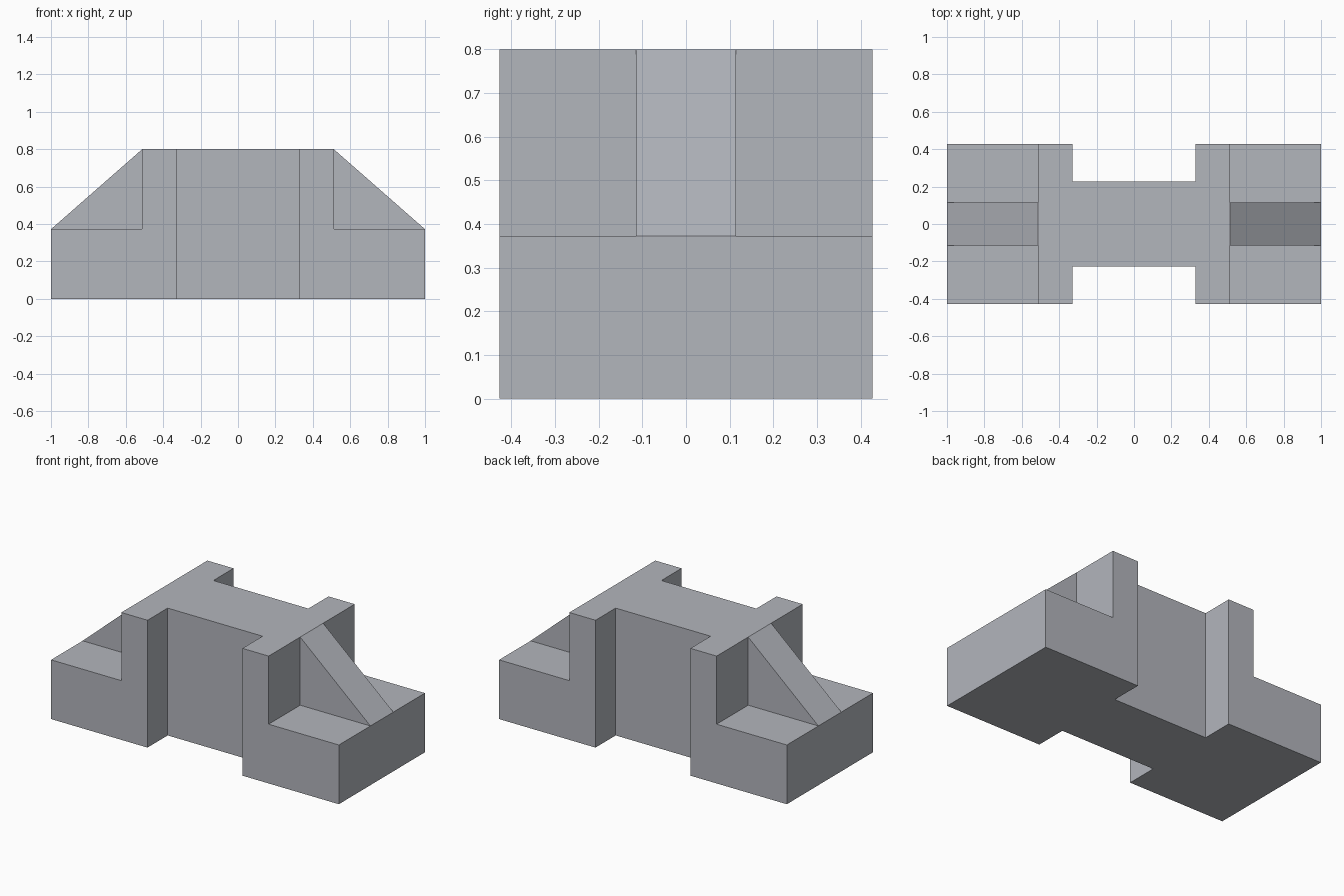
import bpy, bmesh

if "Cube" in bpy.data.objects:
    bpy.data.objects.remove(bpy.data.objects["Cube"])

HALF_DEPTH, HALF_WEB, HALF_RIB = 0.427, 0.227, 0.114
STEP_X, STEP_Z, TOP = 0.512, 0.372, 0.8
SLOT_X = 0.33

# Slightly bluish mid grey
grey = bpy.data.materials.new("blue_grey")
grey.diffuse_color = (0.45, 0.465, 0.505, 1)
grey.use_nodes = True
grey.node_tree.nodes["Principled BSDF"].inputs["Base Color"].default_value = grey.diffuse_color


def prism(name, profile, y0, y1):
    """Extrude an xz profile from y0 to y1."""
    bm = bmesh.new()
    face = bm.faces.new([bm.verts.new((x, y0, z)) for x, z in profile])
    ext = bmesh.ops.extrude_face_region(bm, geom=[face])
    verts = [v for v in ext["geom"] if isinstance(v, bmesh.types.BMVert)]
    bmesh.ops.translate(bm, verts=verts, vec=(0, y1 - y0, 0))
    bmesh.ops.recalc_face_normals(bm, faces=bm.faces)
    mesh = bpy.data.meshes.new(name)
    bm.to_mesh(mesh)
    bm.free()
    mesh.materials.append(grey)
    obj = bpy.data.objects.new(name, mesh)
    bpy.context.collection.objects.link(obj)
    return obj


def combine(target, helper, operation):
    mod = target.modifiers.new(helper.name, 'BOOLEAN')
    mod.operation = operation
    mod.solver = 'EXACT'
    mod.object = helper
    helper.hide_render = True
    helper.hide_set(True)


def mirrored(half):
    """Complete a right-hand profile with its left-hand copy."""
    return half + [(-x, z) for x, z in reversed(half)]


# Stepped block: low end ledges and a tall centre
block = prism("stepped_block",
              mirrored([(1, 0), (1, STEP_Z), (STEP_X, STEP_Z), (STEP_X, TOP)]),
              -HALF_DEPTH, HALF_DEPTH)

# Sloping ribs on both end ledges, running through the core
ribs = prism("sloping_ribs",
             mirrored([(1, STEP_Z), (STEP_X, TOP)]),
             -HALF_RIB, HALF_RIB)
combine(block, ribs, 'UNION')

# Vertical slots through the front and back
for side, label in ((-1, "front"), (1, "back")):
    y0, y1 = sorted((side * HALF_WEB, side * 0.6))
    slot = prism(label + "_slot_cutter",
                 mirrored([(SLOT_X, -0.1), (SLOT_X, TOP + 0.1)]), y0, y1)
    combine(block, slot, 'DIFFERENCE')
